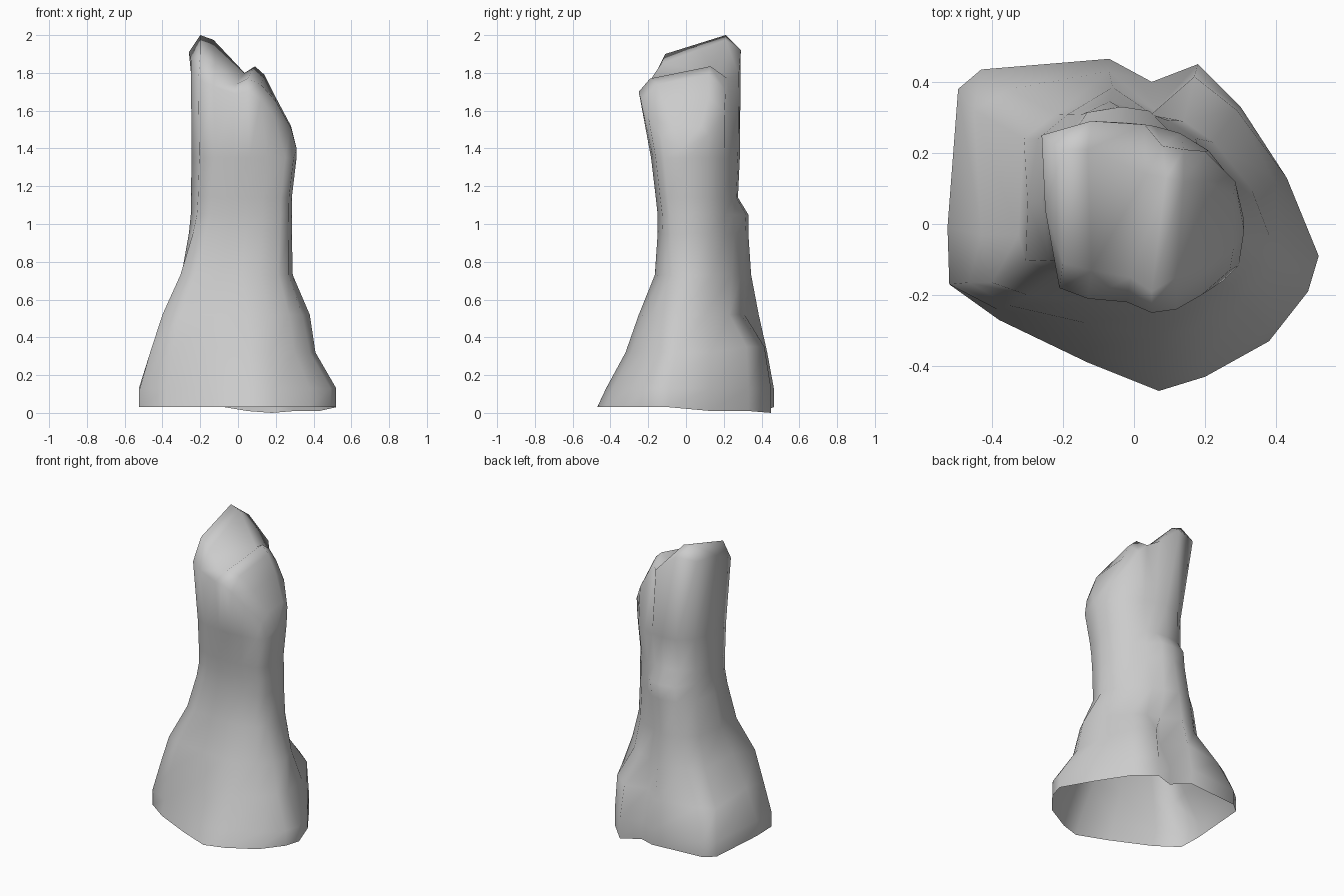
import bpy
import bmesh
from math import radians
from mathutils import Vector

default_cube = bpy.data.objects.get("Cube")
if default_cube:
    bpy.data.objects.remove(default_cube, do_unlink=True)


def make_material(name, colour):
    material = bpy.data.materials.new(name)
    material.use_nodes = True
    material.diffuse_color = colour
    material.node_tree.nodes["Principled BSDF"].inputs["Base Color"].default_value = colour
    return material


stone = make_material("grey stone", (0.6, 0.6, 0.6, 1))

# Outlines run counter-clockwise: left edge, seven front points, right edge, seven back points
foot_outline = [(-.525, -.01), (-.52, -.17), (-.38, -.27), (-.13, -.39), (.07, -.47), (.2, -.43),
                (.38, -.33), (.49, -.19), (.52, -.09), (.43, .13), (.3, .33), (.18, .45),
                (.05, .4), (-.07, .465), (-.43, .435), (-.495, .38)]
shoulder_outline = [(-.43, -.03), (-.465, -.165), (-.35, -.23), (-.13, -.28), (.06, -.32),
                    (.18, -.29), (.3, -.22), (.38, -.13), (.41, -.05), (.39, .13), (.29, .32),
                    (.17, .415), (.06, .32), (-.07, .43), (-.35, .38), (-.45, .32)]
ankle_outline = [(-.325, -.03), (-.4, -.165), (-.3, -.2), (-.12, -.22), (.05, -.25), (.17, -.23),
                 (.27, -.18), (.34, -.11), (.38, -.03), (.33, .1), (.225, .23), (.14, .29),
                 (.05, .31), (-.06, .385), (-.22, .31), (-.31, .24)]
column_outline = [(-.245, .05), (-.205, -.15), (-.12, -.185), (-.02, -.19), (.06, -.2),
                  (.15, -.19), (.25, -.175), (.295, -.13), (.31, 0), (.28, .11), (.21, .2),
                  (.13, .25), (.06, .27), (-.02, .28), (-.12, .265), (-.205, .19)]
# Broken rim of the pillar, with a height for each point
rim_points = [(-.25, .04, 1.87), (-.21, -.18, 1.76), (-.13, -.21, 1.73), (-.02, -.22, 1.69),
              (.05, -.25, 1.7), (.12, -.24, 1.66), (.19, -.2, 1.57), (.27, -.13, 1.46),
              (.31, -.02, 1.4), (.285, .12, 1.47), (.2, .205, 1.6), (.14, .21, 1.71),
              (.08, .22, 1.77), (.03, .28, 1.79), (-.12, .29, 1.92), (-.26, .25, 1.91)]
# Two crown points per strip: left peak, slope, gutter, ridge, right shoulder
crown_points = [((-.2, -.11, 1.9), (-.2, .21, 2)), ((-.12, -.13, 1.85), (-.13, .21, 1.975)),
                ((-.01, -.15, 1.74), (.035, .14, 1.8)), ((.05, -.19, 1.77), (.09, .13, 1.835)),
                ((.12, -.15, 1.74), (.14, .12, 1.79)), ((.2, -.12, 1.65), (.2, .12, 1.67)),
                ((.28, -.07, 1.51), (.28, .08, 1.52))]
# Height, blend from ankle to column, x range, y range, size of the ledge at the back
column_levels = [(.73, .6, -.305, .29, -.165, .345, 0), (.95, .85, -.26, .285, -.15, .29, .04),
                 (1.05, .95, -.25, .285, -.15, .28, .05), (1.14, 1, -.25, .285, -.16, .275, 0),
                 (1.35, 1, -.245, .31, -.185, .285, 0)]


def fit(value, source, low, high):
    """Stretch a value from the extent of source to the range low..high."""
    return low + (value - min(source)) / (max(source) - min(source)) * (high - low)


def flat_ring(outline, height):
    return [Vector((x, y, height)) for x, y in outline]


def column_ring(height, blend, left, right, front, back, ledge):
    points = [Vector(a).lerp(Vector(b), blend) for a, b in zip(ankle_outline, column_outline)]
    xs = [p.x for p in points]
    ys = [p.y for p in points]
    ring = [Vector((fit(p.x, xs, left, right), fit(p.y, ys, front, back), height))
            for p in points]
    for point in ring[12:15]:
        point.y += ledge
    return ring


def add_ring(mesh, points):
    return [mesh.verts.new(p) for p in points]


def bridge(mesh, lower, upper):
    count = len(lower)
    for i in range(count):
        j = (i + 1) % count
        mesh.faces.new((lower[i], lower[j], upper[j], upper[i]))


bm = bmesh.new()

# Flared foot with back lumps, open underneath
sole = flat_ring(foot_outline, .03)
for point in sole[9:13]:
    point.z = 0.01
sole[11].z = 0
foot = flat_ring(foot_outline, .13)
for point in foot[2:7]:
    point.y *= .9
shoulder = flat_ring(shoulder_outline, .32)
for point in shoulder[10:12]:
    point.z = .35
sections = [sole, foot, shoulder, flat_ring(ankle_outline, .52)]

# Column up to the broken rim
sections += [column_ring(*level) for level in column_levels]
sections.append(rim_points)
rings = [add_ring(bm, section) for section in sections]
for lower, upper in zip(rings, rings[1:]):
    bridge(bm, lower, upper)

# Crown: strips running front to back across the rim
rim = rings[-1]
strips = []
for station, inner in enumerate(crown_points, start=1):
    strips.append([rim[station]] + add_ring(bm, inner) + [rim[-station]])
for near, far in zip(strips, strips[1:]):
    for a, b, c, d in zip(near, far, far[1:], near[1:]):
        bm.faces.new((a, b, c, d))
for a, b in zip(strips[0], strips[0][1:]):
    bm.faces.new((rim[0], a, b))
for a, b in zip(strips[-1], strips[-1][1:]):
    bm.faces.new((rim[8], b, a))

bmesh.ops.recalc_face_normals(bm, faces=bm.faces)
mesh = bpy.data.meshes.new("rock_pillar")
bm.to_mesh(mesh)
bm.free()
mesh.materials.append(stone)

pillar = bpy.data.objects.new("rock_pillar", mesh)
bpy.context.collection.objects.link(pillar)
bpy.ops.object.select_all(action="DESELECT")
pillar.select_set(True)
bpy.context.view_layer.objects.active = pillar
bpy.ops.object.shade_smooth_by_angle(angle=radians(110))
